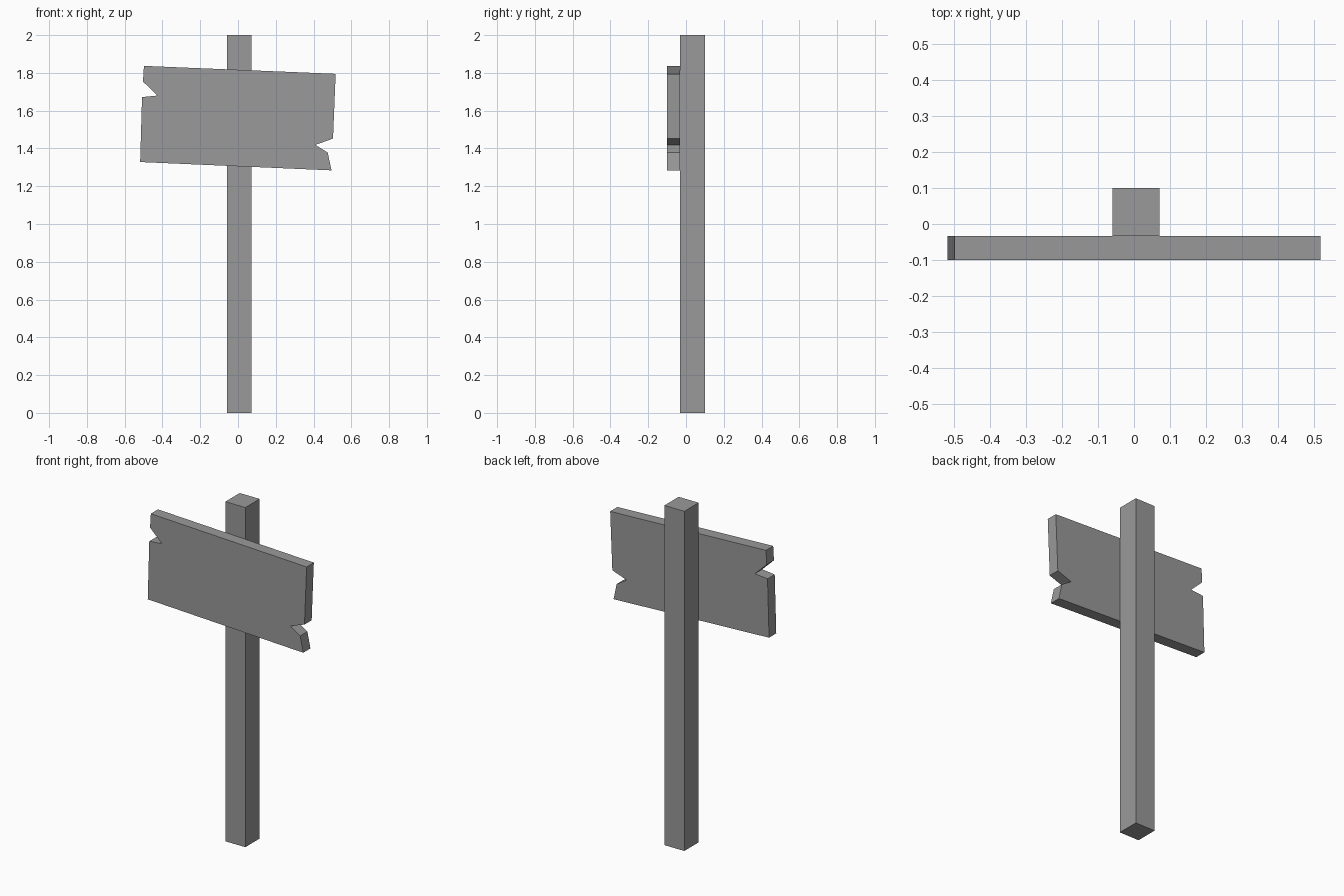
import bpy
import bmesh
from mathutils import Vector

cube = bpy.data.objects.get("Cube")
if cube:
    bpy.data.objects.remove(cube, do_unlink=True)

# Single weathered grey material
grey = bpy.data.materials.new("weathered_grey")
grey.use_nodes = True
GREY = (0.32, 0.32, 0.32, 1.0)
grey.diffuse_color = GREY
grey.node_tree.nodes["Principled BSDF"].inputs["Base Color"].default_value = GREY


def extruded(name, outline, offset):
    """Extrude a closed outline along offset into a flat-shaded solid."""
    bm = bmesh.new()
    face = bm.faces.new([bm.verts.new(p) for p in outline])
    result = bmesh.ops.extrude_face_region(bm, geom=[face], use_keep_orig=True)
    moved = [v for v in result["geom"] if isinstance(v, bmesh.types.BMVert)]
    bmesh.ops.translate(bm, verts=moved, vec=Vector(offset))
    bmesh.ops.recalc_face_normals(bm, faces=bm.faces)
    mesh = bpy.data.meshes.new(name)
    bm.to_mesh(mesh)
    bm.free()
    mesh.materials.append(grey)
    obj = bpy.data.objects.new(name, mesh)
    bpy.context.collection.objects.link(obj)
    return obj


FRONT, JOIN, BACK = -0.1, -0.033, 0.1

# Square upright post
left, right = 0.071, -0.059
extruded("post",
         [(right, JOIN, 0), (left, JOIN, 0), (left, BACK, 0), (right, BACK, 0)],
         (0, 0, 2))

# Tilted board with a split notch in each end
board_profile = [
    (-0.498, 1.837), (0.517, 1.795),                   # top edge
    (0.503, 1.452), (0.41, 1.419), (0.475, 1.378),     # left end notch
    (0.495, 1.284), (-0.518, 1.328),                   # bottom edge
    (-0.508, 1.672), (-0.426, 1.68), (-0.503, 1.754),  # right end notch
]
extruded("sign_board", [(x, FRONT, z) for x, z in board_profile],
         (0, JOIN - FRONT, 0))
